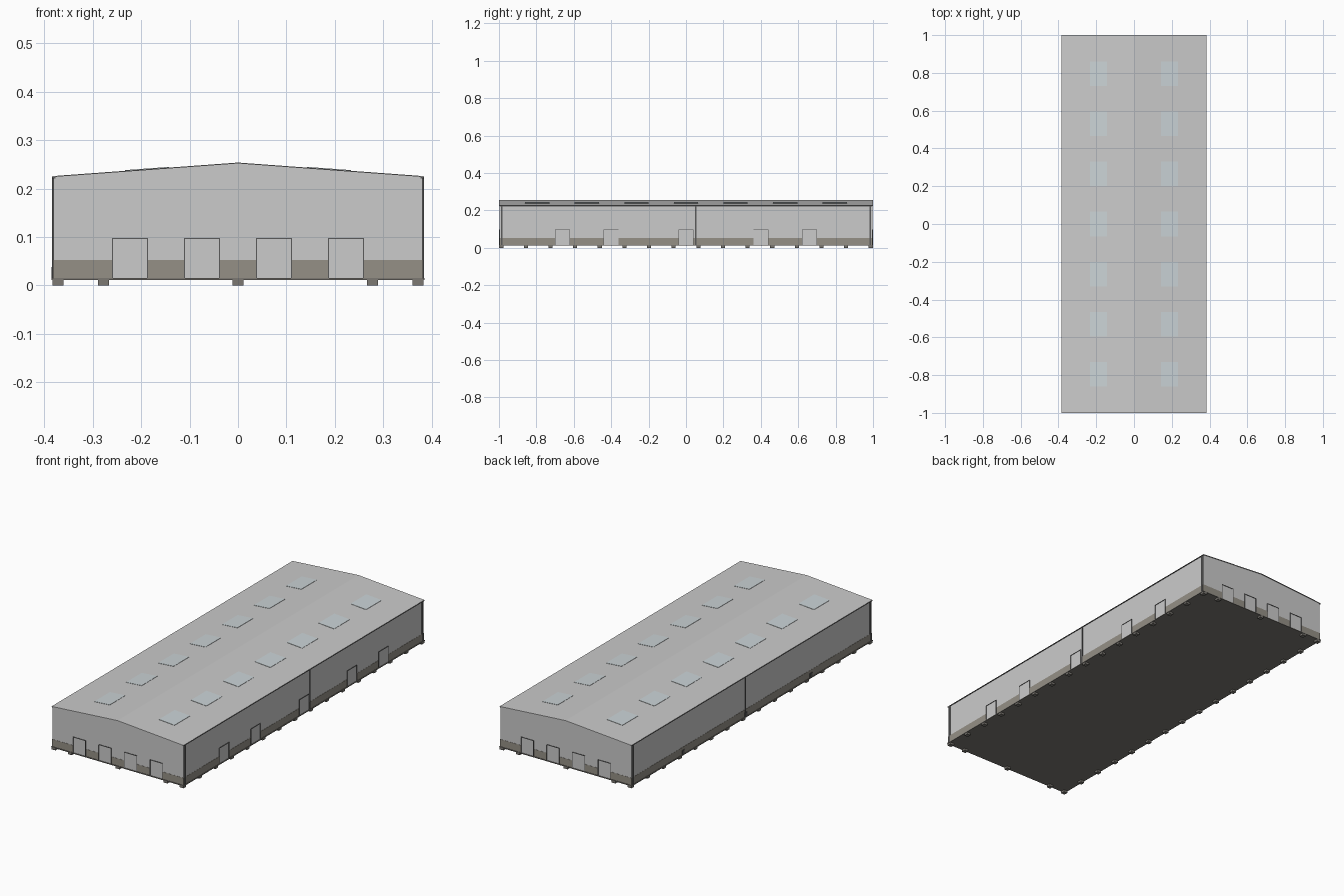
import bpy, bmesh
from mathutils import Vector

if "Cube" in bpy.data.objects:
    bpy.data.objects.remove(bpy.data.objects["Cube"])

HX, HY = 0.381, 0.996          # wall half extents
BASE, EAVE, RIDGE = 0.014, 0.225, 0.253
SLOPE = (RIDGE - EAVE) / HX


def material(name, rgb):
    m = bpy.data.materials.new(name)
    m.diffuse_color = (*rgb, 1)
    m.use_nodes = True
    m.node_tree.nodes["Principled BSDF"].inputs["Base Color"].default_value = m.diffuse_color
    return m


BAND = material("plinth_stone", (0.30, 0.28, 0.24))
GLASS = material("skylight_glass", (0.60, 0.66, 0.68))
DARK = material("dark_trim", (0.10, 0.10, 0.10))
CONCRETE = material("base_concrete", (0.20, 0.19, 0.17))


def finish(name, bm, mat=None):
    bmesh.ops.recalc_face_normals(bm, faces=bm.faces)
    me = bpy.data.meshes.new(name)
    bm.to_mesh(me)
    bm.free()
    ob = bpy.data.objects.new(name, me)
    bpy.context.collection.objects.link(ob)
    if mat:
        me.materials.append(mat)
    return ob


def boxes(name, ranges, mat=None):
    """One object made of boxes given as (x0, x1, y0, y1, z0, z1)."""
    bm = bmesh.new()
    for x0, x1, y0, y1, z0, z1 in ranges:
        vs = bmesh.ops.create_cube(bm, size=1)["verts"]
        for v in vs:
            v.co = Vector((x1 if v.co.x > 0 else x0,
                           y1 if v.co.y > 0 else y0,
                           z1 if v.co.z > 0 else z0))
    return finish(name, bm, mat)


def prism(name, profile, y0, y1, mat=None):
    """Extrude an xz outline along y."""
    bm = bmesh.new()
    f = bm.faces.new([bm.verts.new((x, y0, z)) for x, z in profile])
    new = bmesh.ops.extrude_face_region(bm, geom=[f])["geom"]
    bmesh.ops.translate(bm, vec=(0, y1 - y0, 0),
                        verts=[v for v in new if isinstance(v, bmesh.types.BMVert)])
    return finish(name, bm, mat)


def on_wall(side, a0, a1, z0, z1, out):
    """Box hugging a wall: a0..a1 along it, standing out by 'out'."""
    if side in ("front", "back"):
        s = -1 if side == "front" else 1
        y0, y1 = sorted((s * (HY - 0.004), s * (HY + out)))
        return (a0, a1, y0, y1, z0, z1)
    s = -1 if side == "left" else 1
    x0, x1 = sorted((s * (HX - 0.004), s * (HX + out)))
    return (x0, x1, a0, a1, z0, z1)


# Walls and shallow gabled roof sheet
prism("hall_walls", [(-HX, BASE), (HX, BASE), (HX, EAVE), (0, RIDGE), (-HX, EAVE)], -HY, HY)
RX = HX + 0.002
prism("roof_sheet", [(-RX, EAVE - 0.001), (0, RIDGE - 0.001), (RX, EAVE - 0.001),
                     (RX, EAVE + 0.001), (0, RIDGE + 0.001), (-RX, EAVE + 0.001)], -1, 1)

# Thin base slab and perimeter feet
boxes("base_slab", [(-0.385, 0.385, -1, 1, 0.011, 0.015)], CONCRETE)
feet = []
side_ys = [-0.988 + i * 1.976 / 15 for i in range(16)]
spots = [(s * 0.372, y) for s in (-1, 1) for y in side_ys]
spots += [(x, s * 0.988) for s in (-1, 1) for x in (-0.278, 0, 0.278)]
for x, y in spots:
    feet.append((x - 0.011, x + 0.011, y - 0.011, y + 0.011, 0, 0.012))
boxes("feet", feet, CONCRETE)

# Doors: panel flush with wall, slim dark frame, plinth split between them
end_doors = [(-0.26, -0.186), (-0.112, -0.037), (0.037, 0.112), (0.186, 0.26)]
side_doors = [(c - 0.04, c + 0.04) for c in (-0.66, -0.40, 0, 0.40, 0.66)]
layout = {"front": (end_doors, HX), "back": (end_doors, HX),
          "right": (side_doors, HY), "left": ([], HY)}
T, TOP = 0.002, 0.098
panels, frames, bands = [], [], []
for side, (doors, half) in layout.items():
    start = -half
    for a, b in doors:
        bands.append(on_wall(side, start, a, BASE, 0.053, 0.001))
        panels.append(on_wall(side, a, b, BASE, TOP - T, 0.0006))
        frames.append(on_wall(side, a, a + T, BASE, TOP, 0.003))
        frames.append(on_wall(side, b - T, b, BASE, TOP, 0.003))
        frames.append(on_wall(side, a, b, TOP - T, TOP, 0.003))
        start = b
    bands.append(on_wall(side, start, half, BASE, 0.053, 0.001))
boxes("door_panels", panels)
boxes("door_frames", frames, DARK)
boxes("plinth_band", bands, BAND)

# Small vents low on the left wall
boxes("wall_vents", [on_wall("left", y - 0.009, y + 0.009, BASE, 0.038, 0.004)
                     for y in (0.57, 0.05, -0.49)], DARK)

# Downpipes at corners and mid wall, slim gutters under the eaves
pipes = []
for side in ("left", "right"):
    for y in (-0.985, 0.052, 0.985):
        w = 0.005 if abs(y) > 0.5 else 0.003
        pipes.append(on_wall(side, y - w, y + w, BASE, EAVE, 0.003))
boxes("downpipes", pipes, DARK)
boxes("gutters", [on_wall(s, -0.998, 0.998, EAVE - 0.004, EAVE, 0.003)
                  for s in ("left", "right")], DARK)

# Flush skylights, seven on each slope
bm = bmesh.new()
for s in (-1, 1):
    for i in range(-3, 4):
        yc = i * 0.265
        corners = [(0.143, -0.065), (0.233, -0.065), (0.233, 0.065), (0.143, 0.065)]
        top = [bm.verts.new((s * x, yc + y, RIDGE - SLOPE * x + 0.0025)) for x, y in corners]
        low = [bm.verts.new(v.co - Vector((0, 0, 0.004))) for v in top]
        bm.faces.new(top)
        bm.faces.new(low[::-1])
        for k in range(4):
            n = (k + 1) % 4
            bm.faces.new((top[k], low[k], low[n], top[n]))
finish("skylights", bm, GLASS)
